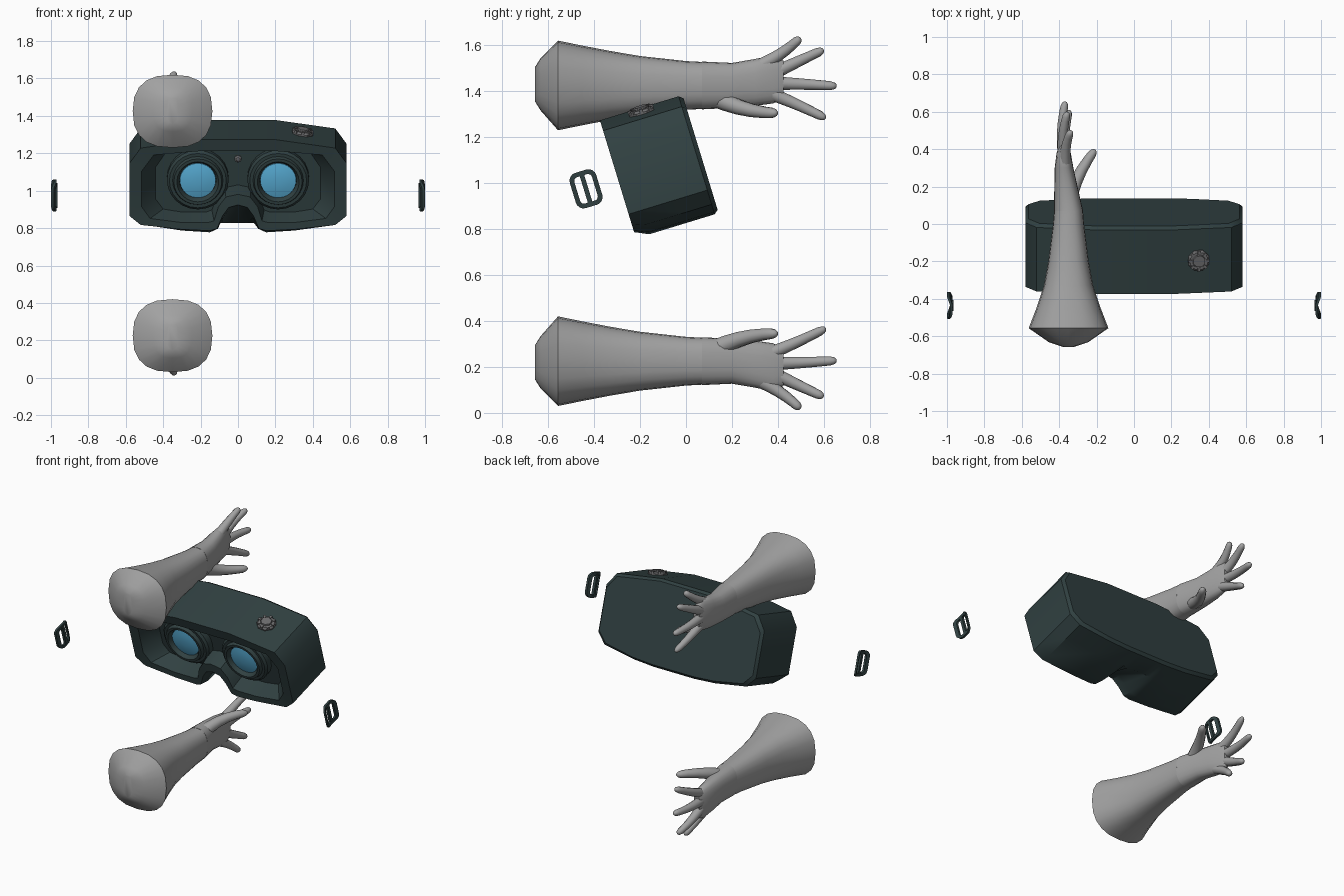
import bpy, bmesh, math
from mathutils import Vector, Matrix

if "Cube" in bpy.data.objects:
    bpy.data.objects.remove(bpy.data.objects["Cube"])

TILT = math.radians(17)


def material(name, rgb):
    m = bpy.data.materials.new(name)
    m.diffuse_color = (*rgb, 1)
    m.use_nodes = True
    m.node_tree.nodes["Principled BSDF"].inputs["Base Color"].default_value = m.diffuse_color
    return m


SHELL = material("dark teal shell", (0.03, 0.052, 0.053))
SKIN = material("light grey skin", (0.36, 0.36, 0.36))
LENS = material("blue lens", (0.11, 0.47, 0.75))
METAL = material("grey metal", (0.15, 0.15, 0.155))


def finish(bm, name, mat, angle=35, matrix=None):
    bmesh.ops.recalc_face_normals(bm, faces=bm.faces)
    me = bpy.data.meshes.new(name)
    bm.to_mesh(me)
    bm.free()
    me.materials.append(mat)
    me.shade_smooth()
    me.set_sharp_from_angle(angle=math.radians(angle))
    ob = bpy.data.objects.new(name, me)
    if matrix:
        ob.matrix_world = matrix
    bpy.context.collection.objects.link(ob)
    return ob


def loft(bm, rings, caps=True, closed=False):
    vs = [[bm.verts.new(p) for p in r] for r in rings]
    n = len(vs[0])
    pairs = list(zip(vs, vs[1:])) + ([(vs[-1], vs[0])] if closed else [])
    for a, b in pairs:
        for i in range(n):
            j = (i + 1) % n
            bm.faces.new((a[i], a[j], b[j], b[i]))
    if caps:
        bm.faces.new(vs[0])
        bm.faces.new(vs[-1])


def lathe(bm, profile, n, centre):
    """Rings of (radius, depth) around the local y axis."""
    cx, cz = centre
    loft(bm, [[(cx + r * math.cos(2 * math.pi * i / n), d,
                cz + r * math.sin(2 * math.pi * i / n)) for i in range(n)]
              for r, d in profile])


HEAD = Matrix.Rotation(TILT, 4, 'X')


# Headset shell: half outlines run from bottom centre to top centre
def ring(half, depth, inset=0.0):
    pts = []
    for x, v in half:
        v2 = v + inset * (1 if v < 1.06 else -1)
        pts.append((max(x - inset, 0) if x > 0.4 else x, depth, v2))
    return pts + [(-x, d, v) for x, d, v in reversed(pts[1:-1])]


upper = [(.58, 1.195), (.52, 1.28), (.2, 1.327), (0, 1.327)]
back = [(0, .79), (.05, .79), (.085, .79), (.115, .79), (.15, .79),
        (.3, .80), (.52, .835), (.58, .90)] + upper
ramp = [(0, .93), (.048, .918), (.08, .872), (.108, .81), (.15, .79)] + back[5:]
front = [(0, .962), (.05, .948), (.083, .90), (.112, .83), (.15, .818),
         (.3, .825), (.52, .85), (.58, .90)] + upper
opening = [(0, 1.02), (.065, 1.005), (.105, .95), (.128, .872), (.16, .862),
           (.3, .862), (.47, .885), (.515, .95), (.515, 1.15), (.45, 1.24),
           (.2, 1.262), (0, 1.262)]
floor = [(0, 1.04), (.07, 1.025), (.115, .965), (.14, .90), (.17, .888),
         (.3, .888), (.40, .905), (.44, .96), (.44, 1.14), (.39, 1.215),
         (.2, 1.24), (0, 1.24)]
bm = bmesh.new()
loft(bm, [ring(back, .39, .015), ring(back, .372), ring(back, .25),
          ring(ramp, .075), ring(front, .014), ring(opening, .018),
          ring(floor, .125)])
finish(bm, "headset_shell", SHELL, 38, HEAD)

# Eyepieces
for side, label in ((-1, "left"), (1, "right")):
    c = (side * .215, 1.08)
    bm = bmesh.new()
    lathe(bm, [(.165, .13), (.165, .085), (.152, .072), (.135, .072), (.128, .05),
               (.112, .05), (.098, .075), (.098, .1)], 24, c)
    finish(bm, label + "_eyepiece", SHELL, 30, HEAD)
    bm = bmesh.new()
    lathe(bm, [(.097, .09), (.096, .074), (.06, .066), (.02, .063)], 24, c)
    finish(bm, label + "_lens", LENS, 40, HEAD)

# Small sensor between the lenses
bm = bmesh.new()
lathe(bm, [(.019, .13), (.019, .118), (.011, .112)], 8, (0, 1.187))
finish(bm, "sensor", METAL, 30, HEAD)

# Focus dial on the top, leaning with the shell
bm = bmesh.new()
rings = []
for r, h in ((.06, -.02), (.06, .008), (.05, .018), (.036, .018), (.033, .028)):
    rings.append([(r * math.cos(math.pi * (i + .5) / 4),
                   r * math.sin(math.pi * (i + .5) / 4), h) for i in range(8)])
loft(bm, rings)
for i in range(8):
    a = math.pi * i / 4
    bmesh.ops.create_cube(bm, size=1, matrix=Matrix.Rotation(a, 4, 'Z')
                          @ Matrix.Translation((.047, 0, .014))
                          @ Matrix.Diagonal((.02, .014, .018, 1)))
finish(bm, "focus_dial", METAL, 25, HEAD @ Matrix.Translation((.345, .197, 1.306))
       @ Matrix.Rotation(math.radians(8.4), 4, 'Y'))


# Strap buckles: a bowed rounded frame with a centre bar
def rounded_rect(a, b, r, steps=4):
    pts = []
    for k, (sx, sy) in enumerate(((1, 1), (-1, 1), (-1, -1), (1, -1))):
        for i in range(steps + 1):
            t = math.pi / 2 * (k + i / steps)
            pts.append((sx * (a - r) + r * math.cos(t), sy * (b - r) + r * math.sin(t)))
    return pts


for side, label in ((-1, "left"), (1, "right")):
    def bow(p, dx):
        return (side * (.974 + 5 * p[0] ** 2 + dx), p[0], p[1])
    outer, inner = rounded_rect(.06, .08, .035), rounded_rect(.04, .06, .018)
    bm = bmesh.new()
    loft(bm, [[bow(p, -.007) for p in outer], [bow(p, .007) for p in outer],
              [bow(p, .007) for p in inner], [bow(p, -.007) for p in inner]],
         caps=False, closed=True)
    bmesh.ops.create_cube(bm, size=1, matrix=Matrix.Translation((side * .974, 0, 0))
                          @ Matrix.Diagonal((.017, .02, .135, 1)))
    finish(bm, label + "_strap_buckle", SHELL, 35,
           Matrix.Translation((0, -.435, .975)) @ HEAD)


# Arms and hands
def section(y, cx, hx, cz, hz, n=20, power=.8):
    pts = []
    for i in range(n):
        c, s = math.cos(2 * math.pi * i / n), math.sin(2 * math.pi * i / n)
        pts.append((cx + hx * math.copysign(abs(c) ** power, c), y,
                    cz + hz * math.copysign(abs(s) ** power, s)))
    return pts


def finger(bm, path, r0, r1):
    """Tapered tube through three points with a rounded tip."""
    a, m, b = (Vector(p) for p in path)
    ctrl = 2 * m - (a + b) / 2
    stations = [(t, 1) for t in (0, .2, .4, .6, .8, .9)] + [(.96, .8), (.99, .5), (1, .2)]
    rings = []
    for t, k in stations:
        p = a * (1 - t) ** 2 + ctrl * 2 * t * (1 - t) + b * t * t
        d = ((ctrl - a) * (1 - t) + (b - ctrl) * t).normalized()
        u = d.cross(Vector((0, 0, 1))).normalized()
        w = u.cross(d)
        r = (r0 + (r1 - r0) * t) * k
        rings.append([p + r * (u * math.cos(q * math.pi / 5) + w * math.sin(q * math.pi / 5))
                      for q in range(10)])
    loft(bm, rings)


FOREARM = [(-.657, -.35, .03, 1.43, .075), (-.632, -.35, .105, 1.43, .115),
           (-.557, -.35, .213, 1.425, .195), (-.45, -.35, .172, 1.425, .173),
           (-.33, -.35, .132, 1.425, .15), (-.2, -.35, .108, 1.425, .128),
           (0, -.35, .083, 1.425, .106), (.075, -.35, .077, 1.425, .102)]
PALM = [(.07, -.35, .078, 1.425, .104), (.2, -.364, .062, 1.425, .098),
        (.3, -.374, .05, 1.438, .102), (.38, -.376, .038, 1.452, .105),
        (.425, -.376, .022, 1.452, .08)]
FINGERS = [((-.37, .33, 1.515), (-.362, .42, 1.568), (-.337, .497, 1.632)),
           ((-.378, .38, 1.478), (-.378, .49, 1.53), (-.355, .598, 1.58)),
           ((-.378, .38, 1.435), (-.385, .52, 1.43), (-.367, .655, 1.422)),
           ((-.372, .36, 1.393), (-.37, .48, 1.343), (-.345, .608, 1.282))]
THUMB = ((-.35, .12, 1.375), (-.295, .26, 1.322), (-.207, .397, 1.305))

for label, flip in (("upper", False), ("lower", True)):
    arm, hand = bmesh.new(), bmesh.new()
    loft(arm, [section(*s) for s in FOREARM])
    loft(hand, [section(*s) for s in PALM])
    for path in FINGERS:
        finger(hand, path, .031, .019)
    finger(hand, THUMB, .042, .022)
    for bm, part in ((arm, "forearm"), (hand, "hand")):
        if flip:  # the lower arm is the upper one turned over
            for v in bm.verts:
                v.co.z = 1.65 - v.co.z
        finish(bm, label + "_" + part, SKIN, 45)
